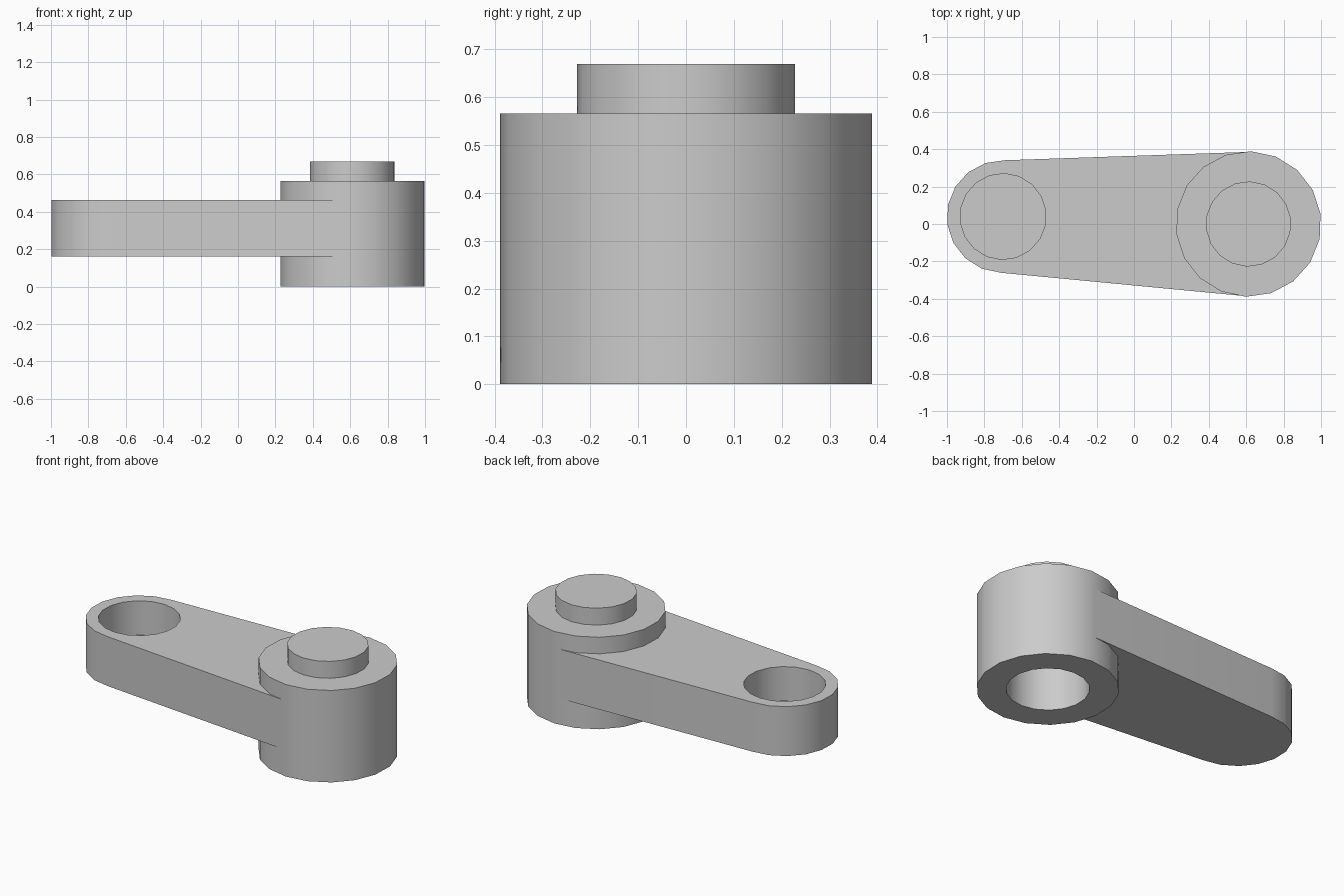
import bpy
import bmesh
from math import cos, sin, radians

cube = bpy.data.objects.get("Cube")
if cube:
    bpy.data.objects.remove(cube, do_unlink=True)

SIDES = 18
STEP = 360 / SIDES
PHASE = 8                     # rotation of the facets, in degrees
BOSS = (0.612, 0.0)
TIP = (-0.70, 0.04)

grey = bpy.data.materials.new("light grey")
grey.use_nodes = True
grey.diffuse_color = (0.6, 0.6, 0.6, 1)
grey.node_tree.nodes["Principled BSDF"].inputs["Base Color"].default_value = (0.6, 0.6, 0.6, 1)


def arc(centre, radius, first, count, direction=1):
    """Points on a circle, starting at the given facet corner."""
    angles = [radians(PHASE + STEP * (first + direction * i)) for i in range(count)]
    return [(centre[0] + radius * cos(a), centre[1] + radius * sin(a)) for a in angles]


def ring(bm, points, z):
    return [bm.verts.new((x, y, z)) for x, y in points]


def bridge(bm, low, high):
    for i in range(len(low)):
        j = (i + 1) % len(low)
        bm.faces.new((low[i], low[j], high[j], high[i]))


def finish(bm, name):
    bmesh.ops.recalc_face_normals(bm, faces=bm.faces)
    mesh = bpy.data.meshes.new(name)
    bm.to_mesh(mesh)
    bm.free()
    mesh.materials.append(grey)
    obj = bpy.data.objects.new(name, mesh)
    bpy.context.collection.objects.link(obj)
    bpy.ops.object.select_all(action='DESELECT')
    obj.select_set(True)
    bpy.context.view_layer.objects.active = obj
    bpy.ops.object.shade_smooth_by_angle(angle=radians(30))
    return obj


# Boss: socket below, stepped stud on top
profile = [(0.228, 0.46), (0.228, 0), (0.389, 0), (0.389, 0.566),
           (0.228, 0.566), (0.228, 0.67)]
bm = bmesh.new()
rings = [ring(bm, arc(BOSS, r, 0, SIDES), z) for r, z in profile]
for low, high in zip(rings, rings[1:]):
    bridge(bm, low, high)
bm.faces.new(rings[0])
bm.faces.new(rings[-1])
finish(bm, "boss_with_stud")

# Arm: rounded tip, straight tapering sides, inner end buried in the boss wall
half = SIDES // 2 + 1
outline = arc(TIP, 0.301, 4, half)
outline += arc(BOSS, 0.386, 13, 1)
outline += arc(BOSS, 0.31, 13, half, -1)
outline += arc(BOSS, 0.386, 4, 1)
bm = bmesh.new()
bottom = ring(bm, outline, 0.16)
top = ring(bm, outline, 0.464)
bridge(bm, bottom, top)
bm.faces.new(bottom)

# Blind pocket in the tip
hole = arc(TIP, 0.23, 0, SIDES)
floor = ring(bm, hole, 0.255)
rim = ring(bm, hole, 0.464)
bridge(bm, floor, rim)
bm.faces.new(floor)

# Top face around the pocket
edges = [bm.edges.get((loop[i - 1], loop[i])) for loop in (top, rim) for i in range(len(loop))]
bmesh.ops.triangle_fill(bm, edges=edges, use_beauty=True)
finish(bm, "link_arm")
